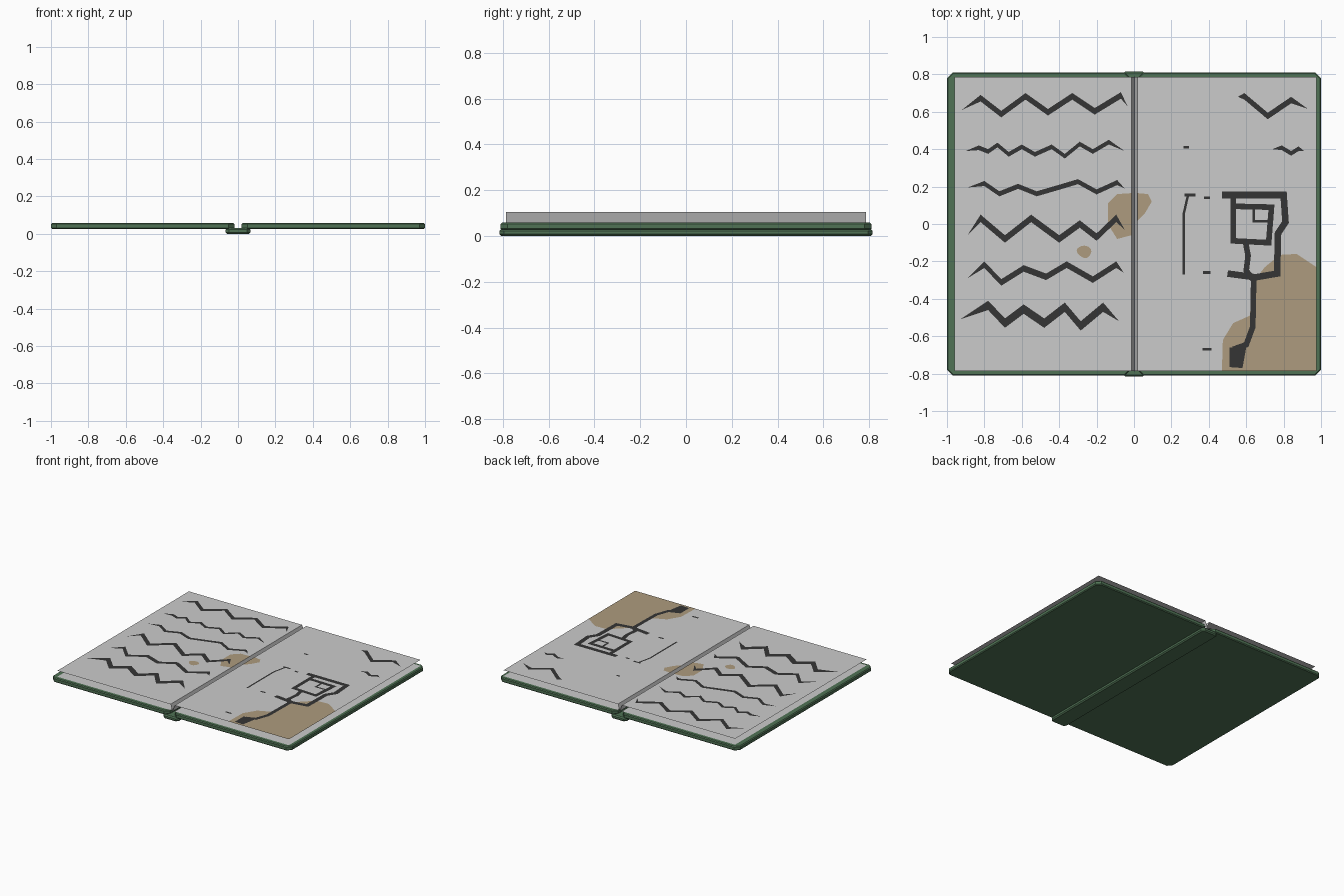
import bpy, bmesh, math
from mathutils import Vector

if "Cube" in bpy.data.objects:
    bpy.data.objects.remove(bpy.data.objects["Cube"])


def material(name, rgb):
    m = bpy.data.materials.new(name)
    m.diffuse_color = (*rgb, 1)
    m.use_nodes = True
    m.node_tree.nodes["Principled BSDF"].inputs["Base Color"].default_value = m.diffuse_color
    return m


GREEN = material("cover_green", (0.08, 0.17, 0.09))
INK = material("ink", (0.035, 0.035, 0.035))
STAIN = material("stain_tan", (0.42, 0.33, 0.21))
TOP = 0.105


def finish(name, bm, mat=None):
    me = bpy.data.meshes.new(name)
    bm.to_mesh(me)
    bm.free()
    ob = bpy.data.objects.new(name, me)
    bpy.context.collection.objects.link(ob)
    if mat:
        me.materials.append(mat)
    return ob


def board(name, x0, x1, y, z0, z1, corner, edge):
    # rectangular board with cut corners and softened rims
    bm = bmesh.new()
    plan = [(x0 + corner, -y), (x1 - corner, -y), (x1, -y + corner), (x1, y - corner),
            (x1 - corner, y), (x0 + corner, y), (x0, y - corner), (x0, -y + corner)]
    f = bm.faces.new([bm.verts.new((a, b, z0)) for a, b in plan])
    ext = bmesh.ops.extrude_face_region(bm, geom=[f])
    for v in ext["geom"]:
        if isinstance(v, bmesh.types.BMVert):
            v.co.z = z1
    bmesh.ops.recalc_face_normals(bm, faces=bm.faces)
    ob = finish(name, bm, GREEN)
    mod = ob.modifiers.new("soft_rim", 'BEVEL')
    mod.width, mod.segments, mod.angle_limit = edge, 1, math.radians(60)
    return ob


def sheet(name, profile, y):
    # thin paper surface: xz profile swept along y
    bm = bmesh.new()
    rows = [[bm.verts.new((x, s * y, z)) for x, z in profile] for s in (-1, 1)]
    for i in range(len(profile) - 1):
        bm.faces.new((rows[0][i], rows[0][i + 1], rows[1][i + 1], rows[1][i]))
    return finish(name, bm)


def patch(name, pts, mat, z, rounds=0):
    # flat mark on the page, optionally corner-rounded
    for _ in range(rounds):
        new = []
        for i, a in enumerate(pts):
            b = pts[(i + 1) % len(pts)]
            new += [tuple(p * .75 + q * .25 for p, q in zip(a, b)),
                    tuple(p * .25 + q * .75 for p, q in zip(a, b))]
        pts = new
    bm = bmesh.new()
    f = bm.faces.new([bm.verts.new((x, y, z)) for x, y in pts])
    bm.normal_update()
    if f.normal.z < 0:
        f.normal_flip()
    bmesh.ops.triangulate(bm, faces=bm.faces)
    return finish(name, bm, mat)


def zigzag(name, xs, ys, drop):
    # scribbled line with pointed ends
    pts = list(zip(xs, ys))
    low = [(x, y - drop) for x, y in pts[1:-1]]
    return patch(name, pts + low[::-1], INK, TOP + 0.001)


def stroke(name, pts, width):
    # brush stroke with mitred corners
    p = [Vector(q) for q in pts]
    left, right = [], []
    for i, q in enumerate(p):
        a = (q - p[max(i - 1, 0)]) if i else (p[1] - q)
        b = (p[i + 1] - q) if i < len(p) - 1 else a
        a, b = a.normalized(), b.normalized()
        t = (a + b).normalized()
        n = Vector((-t.y, t.x)) * (width / 2 / max(t.dot(a), 0.5))
        left.append(q + n)
        right.append(q - n)
    bm = bmesh.new()
    L = [bm.verts.new((*v, TOP + 0.001)) for v in left]
    R = [bm.verts.new((*v, TOP + 0.001)) for v in right]
    for i in range(len(p) - 1):
        bm.faces.new((R[i], R[i + 1], L[i + 1], L[i]))
    return finish(name, bm, INK)


# covers and spine
board("left_cover", -1, -0.02, 0.81, 0.026, 0.058, 0.03, 0.006)
board("right_cover", 0.02, 1, 0.81, 0.026, 0.058, 0.03, 0.006)
board("spine", -0.067, 0.067, 0.815, 0, 0.03, 0.02, 0.008)

# open pages with gutter, and the bottom sheets lying on the covers
sheet("top_pages", [(-0.96, TOP), (-0.014, TOP), (0.003, 0.055), (0.02, TOP), (0.975, TOP)], 0.785)
sheet("left_bottom_page", [(-0.96, 0.06), (-0.014, 0.06)], 0.785)
sheet("right_bottom_page", [(0.02, 0.06), (0.975, 0.06)], 0.785)

# lines of scribble
scribbles = [
    ([-.92, -.82, -.71, -.58, -.46, -.33, -.21, -.07, -.035],
     [.61, .69, .605, .70, .615, .70, .62, .705, .63], .035),
    ([-.90, -.83, -.78, -.73, -.67, -.60, -.53, -.44, -.37, -.29, -.22, -.135, -.05],
     [.39, .42, .40, .435, .385, .425, .385, .425, .375, .44, .40, .45, .39], .025),
    ([-.89, -.80, -.72, -.62, -.52, -.40, -.30, -.20, -.09, -.05],
     [.195, .23, .175, .215, .175, .21, .24, .185, .235, .19], .027),
    ([-.89, -.82, -.69, -.55, -.40, -.29, -.20, -.095, -.05],
     [-.06, .05, -.06, .05, -.06, .02, -.05, .05, -.03], .04),
    ([-.89, -.80, -.71, -.59, -.47, -.36, -.22, -.095, -.055],
     [-.29, -.20, -.295, -.22, -.265, -.20, -.28, -.20, -.26], .035),
    ([-.93, -.78, -.69, -.59, -.48, -.37, -.285, -.165, -.08],
     [-.51, -.41, -.505, -.43, -.505, -.42, -.52, -.42, -.52], .05),
    ([.555, .59, .715, .84, .93], [.68, .70, .595, .68, .615], .035),
    ([.74, .79, .84, .88, .91], [.40, .42, .39, .415, .39], .025),
]
for i, (xs, ys, d) in enumerate(scribbles):
    zigzag(f"scribble_line_{i + 1}", xs, ys, d)

# ink sketch on the right page
stroke("sketch_outer", [(.47, .155), (.80, .155), (.81, .01), (.77, -.05), (.765, -.265),
                        (.65, -.285), (.50, -.265)], .035)
stroke("sketch_square", [(.53, .16), (.53, -.09), (.72, -.10), (.735, .09), (.52, .095)], .03)
stroke("sketch_spiral", [(.64, .09), (.64, .015), (.72, .015)], .015)
stroke("sketch_stem", [(.595, -.09), (.61, -.17), (.60, -.25), (.64, -.30), (.635, -.55),
                       (.60, -.645), (.53, -.67)], .03)
stroke("sketch_left_edge", [(.29, .16), (.265, .05), (.265, -.27)], .013)
for i, (x, y, w) in enumerate([(.30, .155, .06), (.39, .14, .03), (.28, .41, .03), (.39, -.26, .04),
                               (.39, -.67, .05)]):
    stroke(f"sketch_fleck_{i + 1}", [(x - w / 2, y), (x + w / 2, y)], .015)
patch("sketch_block", [(.51, -.66), (.60, -.66), (.58, -.77), (.51, -.765)], INK, TOP + 0.001)

# tan stains
patch("stain_corner", [(.975, -.785), (.47, -.785), (.475, -.62), (.53, -.53), (.62, -.49), (.63, -.32),
                       (.70, -.23), (.78, -.165), (.87, -.16), (.975, -.23)], STAIN, TOP + 0.0005)
patch("stain_gutter_left", [(-.014, .165), (-.09, .16), (-.14, .11), (-.14, 0), (-.09, -.08),
                            (-.014, -.06)], STAIN, TOP + 0.0005)
patch("stain_gutter_right", [(.02, .165), (.075, .16), (.095, .12), (.06, .06), (.02, .02)],
      STAIN, TOP + 0.0005)
patch("stain_drop", [(-.31, -.13), (-.26, -.11), (-.22, -.14), (-.25, -.19), (-.30, -.165)],
      STAIN, TOP + 0.0005, 2)
